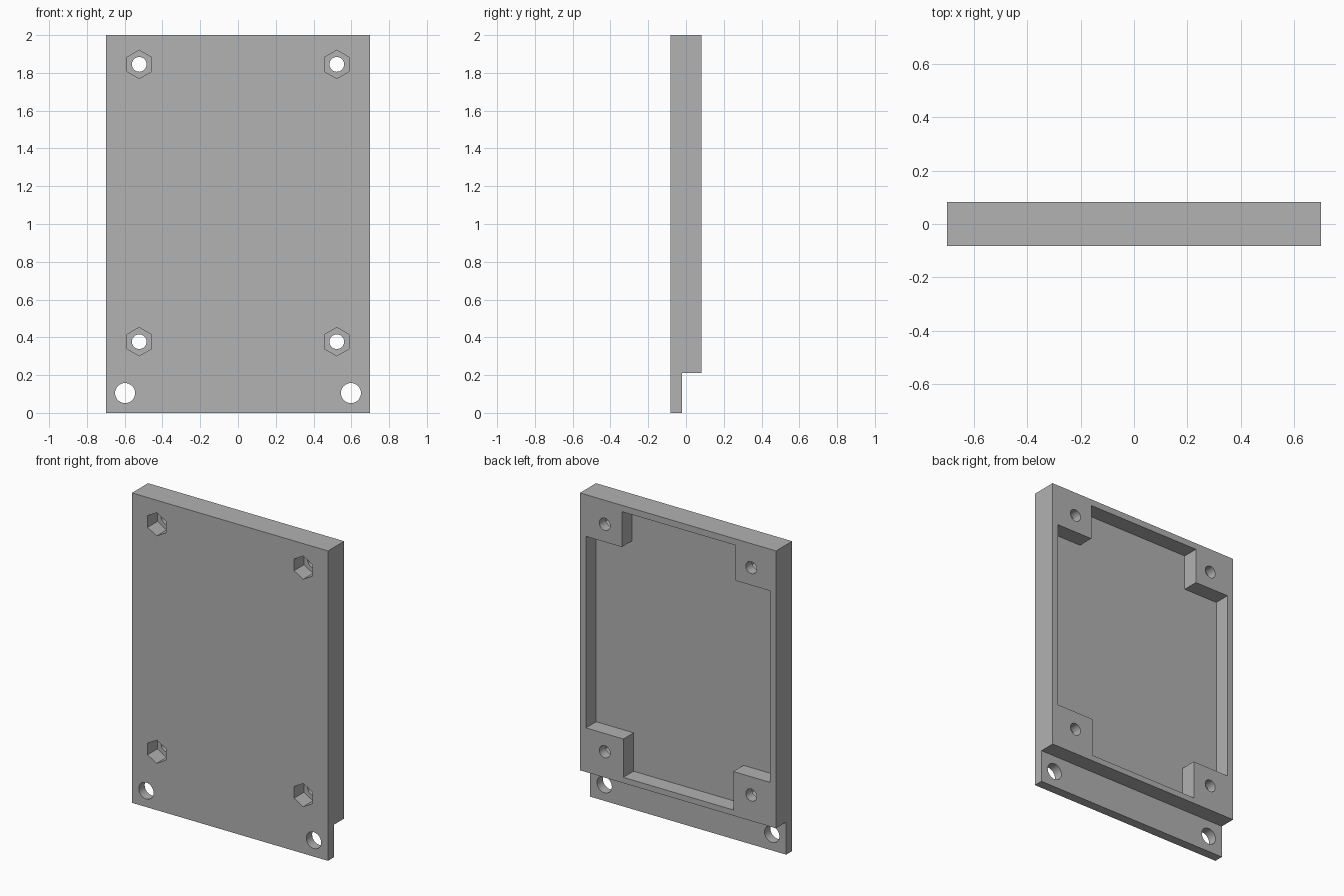
import bpy, bmesh, math
from mathutils import Vector

if "Cube" in bpy.data.objects:
    bpy.data.objects.remove(bpy.data.objects["Cube"], do_unlink=True)

# Overall dimensions
HALF_W, HALF_D, HEIGHT = 0.70, 0.082, 2.0
LIP_TOP, FLOOR_Y = 0.21, -0.022
POCKET_Y = HALF_D * -1 + 0.1

grey = bpy.data.materials.new("plain grey")
grey.use_nodes = True
colour = (0.445, 0.445, 0.445, 1)
grey.diffuse_color = colour
grey.node_tree.nodes["Principled BSDF"].inputs["Base Color"].default_value = colour


def prism(name, points, direction):
    """Closed prism: a flat outline swept along a direction."""
    bm = bmesh.new()
    face = bm.faces.new([bm.verts.new(p) for p in points])
    swept = bmesh.ops.extrude_face_region(bm, geom=[face])["geom"]
    verts = [v for v in swept if isinstance(v, bmesh.types.BMVert)]
    bmesh.ops.translate(bm, verts=verts, vec=Vector(direction))
    bmesh.ops.recalc_face_normals(bm, faces=bm.faces)
    mesh = bpy.data.meshes.new(name)
    bm.to_mesh(mesh)
    bm.free()
    mesh.materials.append(grey)
    obj = bpy.data.objects.new(name, mesh)
    bpy.context.collection.objects.link(obj)
    return obj


def bore(name, x, z, radius, sides, y0, y1):
    """Cutter running front to back, with one corner pointing up."""
    turns = [2 * math.pi * i / sides for i in range(sides)]
    ring = [(x + radius * math.sin(a), y0, z + radius * math.cos(a)) for a in turns]
    return prism(name, ring, (0, y1 - y0, 0))


# Panel with a thin mounting lip along the bottom
profile = [(-HALF_D, 0), (FLOOR_Y, 0), (FLOOR_Y, LIP_TOP),
           (HALF_D, LIP_TOP), (HALF_D, HEIGHT), (-HALF_D, HEIGHT)]
panel = prism("cover_panel", [(-HALF_W, y, z) for y, z in profile], (2 * HALF_W, 0, 0))

# Back recess that leaves a rim and four corner blocks
side, low, high = 0.657, 0.247, 1.959
block_low, block_high = 0.495, 1.731
outline = [(-0.395, low), (0.39, low), (0.39, block_low), (side, block_low),
           (side, block_high), (0.40, block_high), (0.40, high), (-0.412, high),
           (-0.412, block_high), (-side, block_high), (-side, block_low), (-0.395, block_low)]
cutters = [prism("recess_cutter", [(x, FLOOR_Y, z) for x, z in outline], (0, 0.3, 0))]

# Screw holes with hexagonal nut pockets, and the round lip holes
for sign in (-1, 1):
    for z in (0.377, 1.845):
        cutters.append(bore("nut_pocket_cutter", sign * 0.523, z, 0.075, 6, -0.2, POCKET_Y))
        cutters.append(bore("screw_hole_cutter", sign * 0.523, z, 0.039, 32, -0.2, 0.2))
    cutters.append(bore("lip_hole_cutter", sign * 0.598, 0.105, 0.053, 32, -0.2, 0.2))

bpy.ops.object.select_all(action="DESELECT")
bpy.context.view_layer.objects.active = panel
panel.select_set(True)
for cutter in cutters:
    cutter.hide_render = True
    cut = panel.modifiers.new("cut", "BOOLEAN")
    cut.operation = "DIFFERENCE"
    cut.solver = "EXACT"
    cut.object = cutter
    bpy.ops.object.modifier_apply(modifier=cut.name)
    bpy.data.objects.remove(cutter, do_unlink=True)

bpy.ops.object.shade_smooth_by_angle(angle=math.radians(30))
